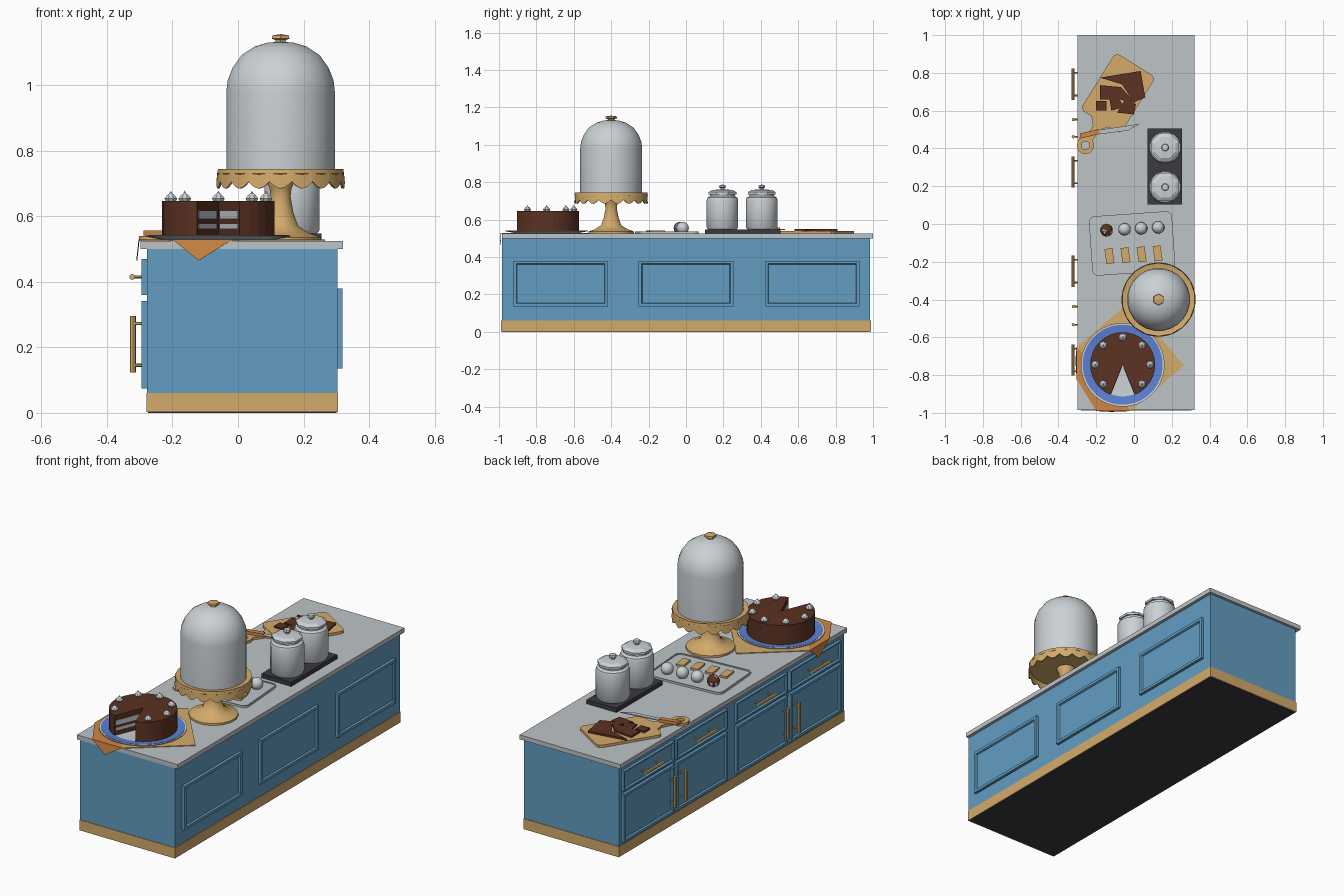
import bpy, bmesh, math
from mathutils import Matrix, Vector

if "Cube" in bpy.data.objects:
    bpy.data.objects.remove(bpy.data.objects["Cube"])


def mat(name, r, g, b):
    m = bpy.data.materials.new(name)
    lin = [((c / 255 + 0.055) / 1.055) ** 2.4 for c in (r, g, b)]
    m.diffuse_color = (*lin, 1)
    m.use_nodes = True
    m.node_tree.nodes["Principled BSDF"].inputs["Base Color"].default_value = m.diffuse_color
    return m


BLUE = mat("cabinet blue", 98, 158, 194)
TAN = mat("warm wood", 212, 171, 107)
GREY = mat("stone grey", 190, 196, 199)
WHITE = mat("glazed white", 203, 209, 213)
DARK = mat("charcoal", 58, 58, 64)
BROWN = mat("chocolate", 92, 50, 34)
PLATE = mat("plate blue", 92, 130, 214)
ORANGE = mat("orange cloth", 208, 134, 68)


def finish(name, bm, mats, smooth=False):
    bmesh.ops.recalc_face_normals(bm, faces=bm.faces)
    me = bpy.data.meshes.new(name)
    bm.to_mesh(me)
    bm.free()
    ob = bpy.data.objects.new(name, me)
    bpy.context.collection.objects.link(ob)
    for m in (mats if isinstance(mats, list) else [mats]):
        me.materials.append(m)
    if smooth:
        bpy.ops.object.select_all(action='DESELECT')
        ob.select_set(True)
        bpy.context.view_layer.objects.active = ob
        bpy.ops.object.shade_smooth_by_angle(angle=math.radians(40))
    return ob


def prism(name, pts, z0, z1, m):
    bm = bmesh.new()
    f = bm.faces.new([bm.verts.new((x, y, z0)) for x, y in pts])
    r = bmesh.ops.extrude_face_region(bm, geom=[f])
    bmesh.ops.translate(bm, vec=(0, 0, z1 - z0),
                        verts=[v for v in r['geom'] if isinstance(v, bmesh.types.BMVert)])
    return finish(name, bm, m)


def box(name, x, y, z, m):
    return prism(name, [(x[0], y[0]), (x[1], y[0]), (x[1], y[1]), (x[0], y[1])], z[0], z[1], m)


def lathe(name, cx, cy, prof, n, m, smooth=True):
    """Revolve (radius, z) points; radius 0 at an end closes to a point."""
    bm = bmesh.new()
    vs = [bm.verts.new((r, 0, z)) for r, z in prof]
    es = [bm.edges.new(p) for p in zip(vs, vs[1:])]
    bmesh.ops.spin(bm, geom=vs + es, cent=(0, 0, 0), axis=(0, 0, 1), angle=2 * math.pi,
                   steps=n, use_duplicate=False)
    bmesh.ops.remove_doubles(bm, verts=bm.verts, dist=1e-5)
    bmesh.ops.rotate(bm, verts=bm.verts, matrix=Matrix.Rotation(math.pi / n, 3, 'Z'))
    bmesh.ops.translate(bm, verts=bm.verts, vec=(cx, cy, 0))
    return finish(name, bm, m, smooth)


def rod(name, a, b, r, m, n=8):
    a, b = Vector(a), Vector(b)
    bm = bmesh.new()
    M = Matrix.Translation((a + b) / 2) @ (b - a).to_track_quat('Z', 'Y').to_matrix().to_4x4()
    bmesh.ops.create_cone(bm, cap_ends=True, segments=n, radius1=r, radius2=r,
                          depth=(b - a).length, matrix=M)
    return finish(name, bm, m)


def turned(pts, cx, cy, deg):
    c, s = math.cos(math.radians(deg)), math.sin(math.radians(deg))
    return [(cx + x * c - y * s, cy + x * s + y * c) for x, y in pts]


def rounded(w, h, r, n=4):
    out = []
    for k, (sx, sy) in enumerate([(1, 1), (-1, 1), (-1, -1), (1, -1)]):
        for i in range(n + 1):
            a = (k + i / n) * math.pi / 2
            out.append((sx * (w / 2 - r) + r * math.cos(a), sy * (h / 2 - r) + r * math.sin(a)))
    return out


def panel(name, side, x0, x1, y, z, margin):
    """Cabinet front with a raised frame and a recessed middle."""
    ob = box(name, sorted((x0, x1)), y, z, BLUE)
    bm = bmesh.new()
    bm.from_mesh(ob.data)
    bm.normal_update()
    f = max(bm.faces, key=lambda q: q.normal.x * side)
    bmesh.ops.inset_region(bm, faces=[f], thickness=margin, depth=0)
    bmesh.ops.inset_region(bm, faces=[f], thickness=0.006, depth=-0.009)
    bm.to_mesh(ob.data)
    bm.free()


# cabinet body
box("underside", (-.275, .3), (-.98, .98), (0, .004), DARK)
box("plinth", (-.28, .305), (-.988, .988), (.002, .06), TAN)
box("cabinet_body", (-.278, .303), (-.985, .985), (.06, .5), BLUE)
box("countertop", (-.298, .32), (-.985, 1), (.5, .525), GREY)
for yc in (-.67, 0, .675):
    panel("side_panel", 1, .303, .319, (yc - .253, yc + .253), (.135, .38), .022)

# drawers, doors and handles on the left
for yc, inward in ((.74, -1), (.275, 1), (-.25, -1), (-.72, 1)):
    panel("drawer", -1, -.278, -.294, (yc - .222, yc + .222), (.36, .47), .012)
    panel("door", -1, -.278, -.294, (yc - .222, yc + .222), (.075, .342), .02)
    rod("drawer_handle", (-.323, yc - .083, .415), (-.323, yc + .083, .415), .009, TAN)
    hy = yc + inward * .187
    rod("door_handle", (-.321, hy, .123), (-.321, hy, .295), .009, TAN)
    for s in (-1, 1):
        rod("handle_post", (-.32, yc + s * .06, .415), (-.285, yc + s * .06, .415), .005, TAN, 6)
        rod("handle_post", (-.32, hy, .209 + s * .064), (-.285, hy, .209 + s * .064), .005, TAN, 6)

# cake stand with scalloped rim
sx, sy = .13, -.4
lathe("stand_foot", sx, sy, [(0, .525), (.125, .525), (.125, .536), (.09, .548), (.055, .57), (.04, .61),
                             (.031, .66), (.034, .685), (.048, .715), (.048, .735)], 16, TAN)
lathe("stand_plate", sx, sy, [(0, .722), (.188, .722), (.196, .73), (.194, .745), (.175, .74), (0, .74)], 18, TAN)
bm = bmesh.new()
N = 144
rim = [(math.cos(2 * math.pi * i / N), math.sin(2 * math.pi * i / N),
        .706 - .021 * abs(math.sin(9 * 2 * math.pi * i / N))) for i in range(N)]
top = [bm.verts.new((sx + .193 * c, sy + .193 * s, .735)) for c, s, z in rim]
low = [bm.verts.new((sx + .196 * c, sy + .196 * s, z)) for c, s, z in rim]
for i in range(N):
    j = (i + 1) % N
    bm.faces.new((top[i], low[i], low[j], top[j]))
sk = finish("scalloped_skirt", bm, TAN)
sol = sk.modifiers.new("thickness", 'SOLIDIFY')
sol.thickness = .006

# dome and its knob
lathe("dome", sx, sy, [(0, .742), (.167, .742), (.167, .98), (.163, 1.015), (.148, 1.053), (.12, 1.092),
                       (.08, 1.118), (.04, 1.13), (0, 1.133)], 24, WHITE)
lathe("dome_knob", sx, sy, [(0, 1.125), (.02, 1.128), (.018, 1.138), (.031, 1.142), (.029, 1.152),
                            (0, 1.156)], 6, TAN, False)

# cloth draped over the counter corner
P1, P2, P3, P4 = (-.302, -.65), (-.302, -.825), (-.2, -.989), (-.018, -.989)
prism("cloth_top", [(.265, -.75), (-.02, -.41), P1, P4], .525, .529, TAN)
prism("cloth_border", [P1, P2, P3, P4], .525, .529, ORANGE)
bm = bmesh.new()
for a, tip, b in ((P1, (-.309, -.72, .465), P2), (P3, (-.12, -.993, .465), P4)):
    bm.faces.new([bm.verts.new(v) for v in ((*a, .529), tip, (*b, .529))])
sol = finish("cloth_corners", bm, ORANGE).modifiers.new("thickness", 'SOLIDIFY')
sol.thickness, sol.offset = .003, 0

# plate and cut cake
cx, cy = -.06, -.745
lathe("plate", cx, cy, [(0, .528), (.17, .528), (.222, .538), (.222, .542), (.17, .536), (0, .536)], 32, WHITE)
lathe("plate_band", cx, cy, [(.168, .5365), (.168, .538), (.212, .5425), (.212, .541)], 32, PLATE)
half = math.radians(22)
arc = [-math.pi / 2 + half + i * (2 * math.pi - 2 * half) / 28 for i in range(29)]
prism("cake", [(cx, cy)] + [(cx + .172 * math.cos(a), cy + .172 * math.sin(a)) for a in arc], .536, .646, BROWN)
for a, s in ((arc[0], -1), (arc[-1], 1)):
    d, n = Vector((math.cos(a), math.sin(a))), Vector((-math.sin(a), math.cos(a))) * s
    c = Vector((cx, cy))
    for z0, z1 in ((.562, .578), (.592, .618)):
        q = [c + d * .015, c + d * .163, c + d * .163 + n * .002, c + d * .015 + n * .002]
        prism("cream_layer", [tuple(v) for v in q], z0, z1, WHITE)
for k in range(7):
    a = math.radians(-45 + 45 * k)
    lathe("cream_dollop", cx + .145 * math.cos(a), cy + .145 * math.sin(a),
          [(0, .645), (.016, .645), (.021, .654), (.013, .664), (.005, .67), (0, .678)], 8, WHITE, False)

# baking tray with sweets
tray = dict(cx=-.01, cy=-.103, deg=4)
prism("baking_tray", turned(rounded(.44, .315, .03), **tray), .525, .53, GREY)
bm = bmesh.new()
outer, inner = (turned(rounded(.44 - d, .315 - d, .03), **tray) for d in (0, .012))
loops = [[bm.verts.new((x, y, z)) for x, y in p] for p, z in ((outer, .53), (outer, .536), (inner, .536), (inner, .53))]
n = len(outer)
for A, B in zip(loops, loops[1:]):
    for i in range(n):
        bm.faces.new((A[i], A[(i + 1) % n], B[(i + 1) % n], B[i]))
finish("tray_rim", bm, GREY)
for i, x in enumerate((-.145, -.05, .038, .128)):
    bm = bmesh.new()
    bmesh.ops.create_uvsphere(bm, u_segments=14, v_segments=8, radius=.033,
                              matrix=Matrix.Translation((x, -.033 + i * .005, .555)))
    if i == 0:
        for k, f in enumerate(bm.faces):
            f.material_index = 0 if k % 4 == 0 else 1
    finish("sweet_ball", bm, [WHITE, BROWN], True)
    bar = [(-.021, -.04), (.021, -.04), (.021, .04), (-.021, .04)]
    prism("biscuit", turned(bar, -.13 + i * .085, -.17 + i * .005, 8), .53, .541, TAN)

# canisters on a dark tray
box("canister_tray", (.072, .255), (.102, .505), (.525, .548), DARK)
for y in (.195, .405):
    lathe("canister", .165, y, [(0, .548), (.078, .548), (.086, .558), (.086, .705), (.082, .717), (.068, .725),
                                (.068, .738), (0, .738)], 16, WHITE)
    lathe("canister_lid", .165, y, [(0, .735), (.08, .735), (.08, .747), (.06, .758), (.012, .762), (.012, .768),
                                    (.02, .773), (.017, .785), (0, .787)], 8, WHITE, False)

# cutting board with ring handle
bd = dict(cx=-.085, cy=.692, deg=58)
prism("cutting_board", turned(rounded(.355, .25, .025, 2), **bd), .526, .54, TAN)
neck = [(-.17, .06), (-.17, -.06), (-.215, -.022), (-.285, -.018), (-.285, .018), (-.215, .022)]
prism("board_neck", turned(neck, **bd), .526, .5395, TAN)
hx, hy = turned([(-.325, 0)], **bd)[0]
lathe("board_ring", hx, hy, [(.022, .526), (.046, .526), (.046, .54), (.022, .54), (.022, .526)], 14, TAN, False)

# chocolate pieces
for p in ([(-.18, .775), (.035, .81), (.06, .67), (0, .645), (-.065, .74)],
          [(-.18, .735), (-.07, .725), (.01, .64), (-.08, .66), (-.18, .66)],
          [(-.2, .65), (-.145, .65), (-.145, .6), (-.2, .6)],
          [(-.13, .66), (-.085, .675), (-.055, .62), (-.12, .6)],
          [(-.05, .655), (.01, .635), (0, .58), (-.09, .59)]):
    prism("chocolate_piece", p, .539, .55, BROWN)

# knife
prism("knife_handle", [(-.288, .452), (-.18, .477), (-.186, .502), (-.285, .48)], .54, .557, ORANGE)
prism("knife_blade", [(-.185, .475), (-.03, .495), (.03, .53), (-.187, .498)], .545, .55, GREY)
